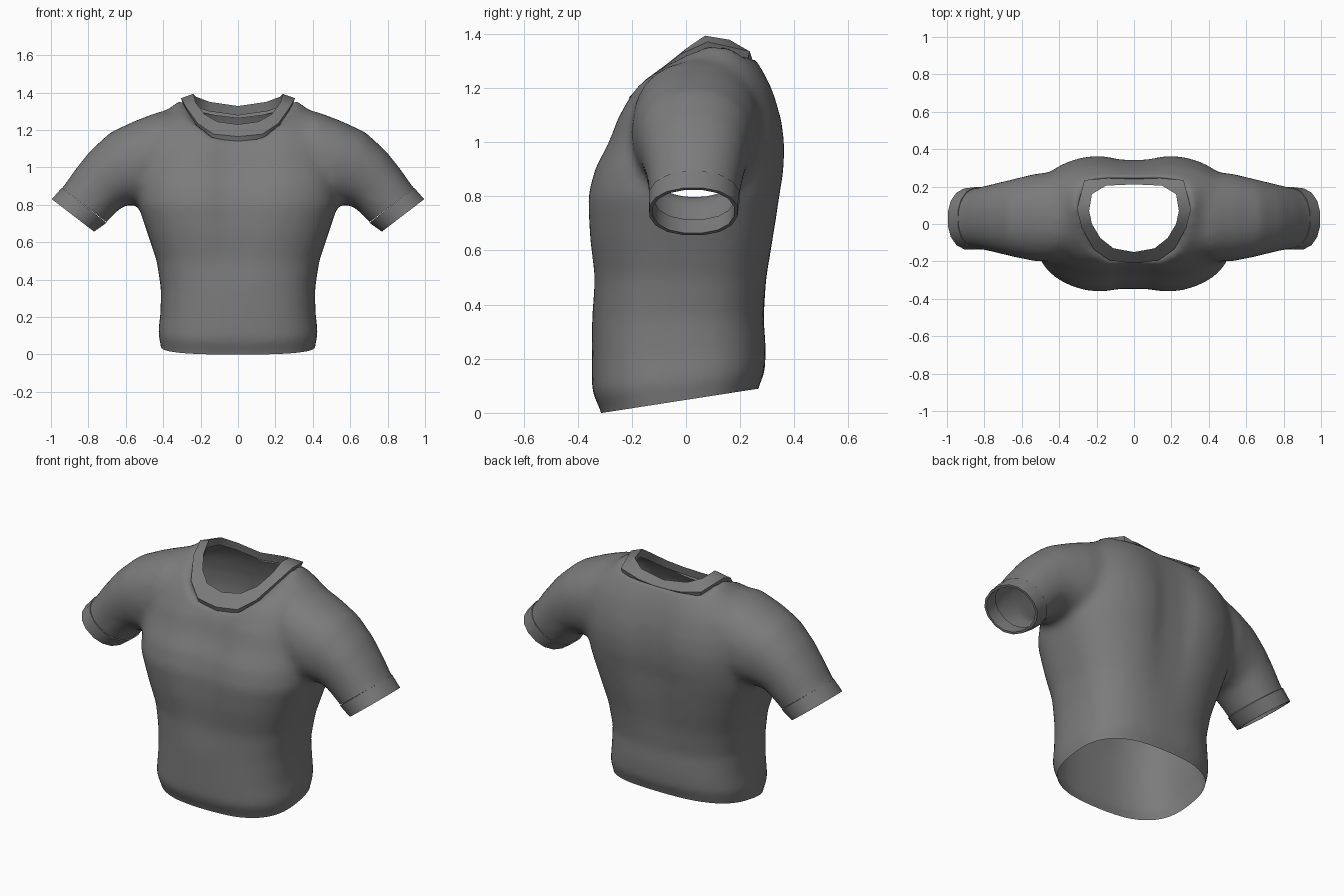
import bpy
import bmesh
import math
from mathutils import Vector
from mathutils.geometry import intersect_point_line

cube = bpy.data.objects.get("Cube")
if cube:
    bpy.data.objects.remove(cube, do_unlink=True)

fabric = bpy.data.materials.new("grey fabric")
fabric.use_nodes = True
GREY = (0.2, 0.2, 0.2, 1.0)
fabric.diffuse_color = GREY
fabric.node_tree.nodes["Principled BSDF"].inputs["Base Color"].default_value = GREY


def superellipse(centre, a, b, count, power):
    """Closed ring spanned by the half axes a and b."""
    ring = []
    for i in range(count):
        t = math.tau * (i + 0.5) / count
        c, s = math.cos(t), math.sin(t)
        u = math.copysign(abs(c) ** (2 / power), c)
        v = math.copysign(abs(s) ** (2 / power), s)
        ring.append(centre + a * u + b * v)
    return ring


def loft(bm, rings, capped):
    """Bridge consecutive rings with quads."""
    loops = [[bm.verts.new(p) for p in ring] for ring in rings]
    faces = []
    for low, high in zip(loops, loops[1:]):
        for i in range(len(low)):
            j = (i + 1) % len(low)
            faces.append(bm.faces.new((low[i], low[j], high[j], high[i])))
    if capped:
        faces += [bm.faces.new(loops[0]), bm.faces.new(loops[-1])]
    bmesh.ops.recalc_face_normals(bm, faces=faces)


def add_object(name, bm, sharp=180):
    mesh = bpy.data.meshes.new(name)
    bm.to_mesh(mesh)
    bm.free()
    mesh.shade_smooth()
    if sharp < 180:
        mesh.set_sharp_from_angle(angle=math.radians(sharp))
    mesh.materials.clear()
    mesh.materials.append(fabric)
    obj = bpy.data.objects.new(name, mesh)
    bpy.context.collection.objects.link(obj)
    return obj


# Torso sections: height, half width, front y, back y, groove depth
TORSO = [
    (-.12, .40, -.30, .255, 0), (0, .412, -.31, .265, 0),
    (.08, .428, -.348, .292, 0), (.2, .415, -.348, .295, 0),
    (.35, .412, -.347, .287, 0), (.5, .435, -.342, .302, .03),
    (.65, .485, -.36, .327, .06), (.8, .535, -.364, .347, .09),
    (.9, .54, -.338, .362, .1), (1, .54, -.285, .364, .11),
    (1.1, .53, -.248, .35, .1), (1.2, .5, -.19, .32, .1),
    (1.27, .43, -.12, .285, .08), (1.33, .35, -.04, .245, .05),
    (1.38, .29, 0, .2, 0),
]
HEM_SLOPE = 0.155
HEM_FRONT = Vector((0, -.31, 0))


def torso_ring(z, width, front, back, groove):
    centre = Vector((0, (front + back) / 2, z))
    half = Vector((0, (back - front) / 2, 0))
    ring = superellipse(centre, Vector((width, 0, 0)), half, 48, 2.7)
    tilt = HEM_SLOPE * min(1, max(0, 1 - z / .35))
    for p in ring:
        dent = .4 - 1.3 * math.exp(-(p.x / .13) ** 2)
        p.y = centre.y + (p.y - centre.y) * (1 + groove * dent)
        p.z += tilt * (p.y - HEM_FRONT.y)
    return ring


# Sleeve sections: top x, top z, bottom x, bottom z, front y, back y
SLEEVE = [
    (.30, 1.3, .28, .9, -.15, .25), (.42, 1.3, .40, .82, -.2, .28),
    (.55, 1.25, .50, .80, -.2, .27), (.68, 1.19, .57, .80, -.18, .245),
    (.79, 1.09, .62, .79, -.16, .225), (.87, .99, .66, .75, -.145, .21),
    (.94, .89, .705, .705, -.135, .195), (1.02, .81, .79, .63, -.135, .19),
]


def sleeve_ring(side, top_x, top_z, low_x, low_z, front, back, grow=0.0, count=32):
    top = Vector((side * top_x, 0, top_z))
    low = Vector((side * low_x, 0, low_z))
    centre = (top + low) / 2
    centre.y = (front + back) / 2
    a = (top - low) / 2
    a += a.normalized() * grow
    b = Vector((0, (back - front) / 2 + grow, 0))
    return superellipse(centre, a, b, count, 2.2)


# Collar edges from front centre round one side to back centre
INNER = [
    (0, -.15, 1.23), (.11, -.13, 1.245), (.18, -.075, 1.285),
    (.225, 0, 1.345), (.24, .07, 1.393), (.225, .16, 1.378),
    (.15, .205, 1.35), (0, .212, 1.328),
]
OUTER = [
    (0, -.21, 1.165), (.13, -.195, 1.178), (.215, -.135, 1.235),
    (.28, -.02, 1.325), (.305, .08, 1.37), (.265, .235, 1.335),
    (.14, .245, 1.305), (0, .24, 1.288),
]


def mirrored_loop(half):
    right = [Vector(p) for p in half]
    left = [Vector((-p.x, p.y, p.z)) for p in right[-2:0:-1]]
    return right + left


def tucked(loop, scale, drop):
    mid = Vector((0, .04, 0))
    out = []
    for p in loop:
        q = mid + (p - mid) * scale
        out.append(Vector((q.x, q.y, p.z - drop)))
    return out


inner, outer = mirrored_loop(INNER), mirrored_loop(OUTER)
seam = tucked(outer, .97, .025)

bm = bmesh.new()
loft(bm, [tucked(inner, 1.05, .05), inner, outer, seam], False)
add_object("collar", bm, 50)

# Cuffs: a raised band turned in at the opening
for side, name in ((1, "left_cuff"), (-1, "right_cuff")):
    seam_row = (.94, .89, .705, .705, -.135, .195)
    end_row = (.995, .83, .77, .657, -.135, .19)
    bm = bmesh.new()
    loft(bm, [
        sleeve_ring(side, *seam_row, grow=-.004, count=16),
        sleeve_ring(side, *seam_row, grow=.005, count=16),
        sleeve_ring(side, *end_row, grow=.003, count=16),
        sleeve_ring(side, *end_row, grow=-.01, count=16),
        sleeve_ring(side, *seam_row, grow=-.014, count=16),
    ], False)
    add_object(name, bm, 50)

# Body: torso and sleeves fused into one smooth skin
bm = bmesh.new()
loft(bm, [torso_ring(*row) for row in TORSO], True)
for side in (1, -1):
    loft(bm, [sleeve_ring(side, *row) for row in SLEEVE], True)
form = add_object("body_form", bm)
form.hide_render = True
remesh = form.modifiers.new("fuse", 'REMESH')
remesh.mode = 'VOXEL'
remesh.voxel_size = 0.022
relax = form.modifiers.new("relax", 'SMOOTH')
relax.factor = 0.5
relax.iterations = 10
bpy.context.view_layer.update()
fused = form.evaluated_get(bpy.context.evaluated_depsgraph_get())
bm = bmesh.new()
bm.from_mesh(fused.to_mesh())
fused.to_mesh_clear()
bpy.data.objects.remove(form, do_unlink=True)


def trim(point, normal, belongs):
    """Cut the chosen faces by a plane and drop what lies beyond it."""
    faces = [f for f in bm.faces if belongs(f.calc_center_median())]
    geom = set(faces)
    for f in faces:
        geom.update(f.verts)
        geom.update(f.edges)
    bmesh.ops.bisect_plane(bm, geom=list(geom), dist=1e-5, plane_co=point, plane_no=normal)
    beyond = []
    for f in bm.faces:
        c = f.calc_center_median()
        if belongs(c) and (c - point).dot(normal) > 0:
            beyond.append(f)
    bmesh.ops.delete(bm, geom=beyond, context='FACES')


# Open the hem and both sleeves
trim(HEM_FRONT, Vector((0, HEM_SLOPE, -1)), lambda c: c.z < .3)
for side in (1, -1):
    trim(Vector((side * .94, 0, .89)), Vector((side * .61, 0, -.79)),
         lambda c: c.x * side > .6)


def in_neck(p):
    hit = False
    for a, b in zip(seam, seam[1:] + seam[:1]):
        if (a.y > p.y) != (b.y > p.y):
            if p.x < a.x + (b.x - a.x) * (p.y - a.y) / (b.y - a.y):
                hit = not hit
    return hit


def on_seam(p):
    found = []
    for a, b in zip(seam, seam[1:] + seam[:1]):
        q, t = intersect_point_line(p, a, b)
        found.append(a.lerp(b, min(1, max(0, t))))
    return min(found, key=lambda q: (q - p).length)


# Open the neck and sew its edge to the collar
centres = [(f, f.calc_center_median()) for f in bm.faces]
bmesh.ops.delete(bm, geom=[f for f, c in centres if c.z > 1.05 and in_neck(c)], context='FACES')
for v in bm.verts:
    if v.is_boundary and v.co.z > 1.05:
        v.co = on_seam(v.co)
near_neck = [v for v in bm.verts if v.co.z > 1.1 and abs(v.co.x) < .4 and not v.is_boundary]
for step in range(6):
    bmesh.ops.smooth_vert(bm, verts=near_neck, factor=.5, use_axis_x=True,
                          use_axis_y=True, use_axis_z=True)
add_object("shirt_body", bm)
